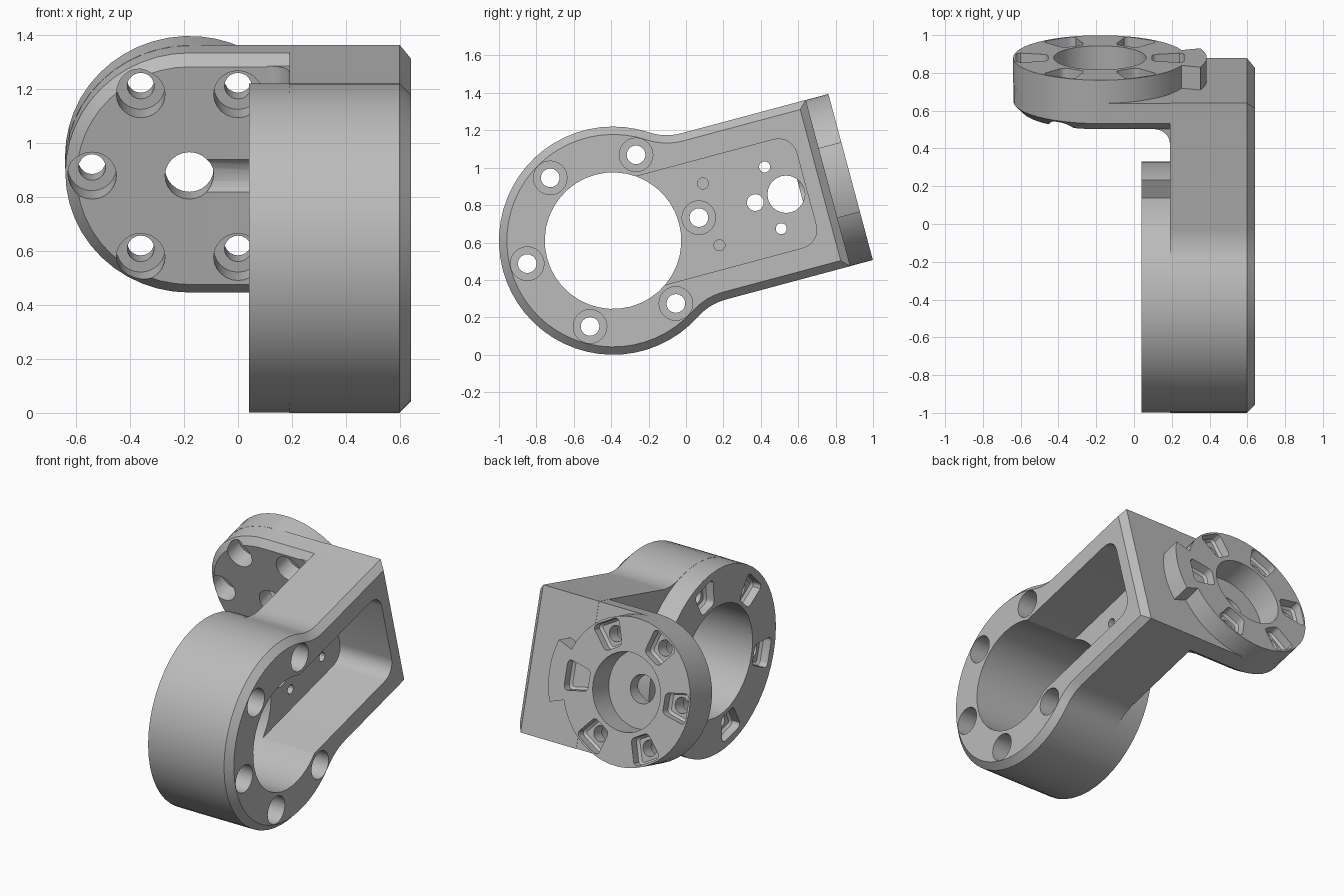
import bpy, bmesh
from math import sin, cos, pi, radians
from mathutils import Vector, Matrix

cube = bpy.data.objects.get("Cube")
if cube:
    bpy.data.objects.remove(cube, do_unlink=True)

grey = bpy.data.materials.new("light_grey_plastic")
grey.use_nodes = True
grey.diffuse_color = (0.5, 0.5, 0.5, 1)
grey.node_tree.nodes["Principled BSDF"].inputs["Base Color"].default_value = (0.5, 0.5, 0.5, 1)

# Key sizes: the bracket is built flat (x across, y along the arm), then tilted
RING_R, BORE_R, RING_BOLTS = 0.61, 0.365, 0.475
HUB_X, HUB_R, HUB_BOLTS = -0.18, 0.46, 0.36
HALF, END, FLANGE, HUB_FACE = 0.46, 1.19, 1.035, 1.315
WALL, SIDE, BACK, FLOOR = 0.19, 0.64, 0.04, 0.26


def arc(cx, cy, r, a0, a1, n=16):
    """Points on an arc, angles in degrees."""
    steps = [radians(a0 + (a1 - a0) * i / n) for i in range(n + 1)]
    return [(cx + r * cos(a), cy + r * sin(a)) for a in steps]


def circle(cx, cy, r, n=32):
    return arc(cx, cy, r, 0, 360, n)[:-1]


def inset(pts, d):
    """Shrink a counter-clockwise outline by d."""
    out = []
    for i, p in enumerate(pts):
        p, a, b = Vector(p), Vector(pts[i - 1]), Vector(pts[(i + 1) % len(pts)])
        e, f = (p - a).normalized(), (b - p).normalized()
        n, m = Vector((-e.y, e.x)), Vector((-f.y, f.x))
        out.append(tuple(p + (n + m) * (d / (1 + n.dot(m)))))
    return out


def prism(name, pts, axis, start, end, chamfer=0):
    """Extrude an outline along x or y; the end face may be chamfered."""
    loops = [(pts, start)]
    if chamfer:
        loops.append((pts, end - chamfer if end > start else end + chamfer))
        loops.append((inset(pts, chamfer), end))
    else:
        loops.append((pts, end))
    bm = bmesh.new()
    rings = []
    for outline, d in loops:
        rings.append([bm.verts.new((d, p, q) if axis == "x" else (p, d, q)) for p, q in outline])
    n = len(pts)
    for lo, hi in zip(rings, rings[1:]):
        for i in range(n):
            j = (i + 1) % n
            bm.faces.new((lo[i], lo[j], hi[j], hi[i]))
    bm.faces.new(rings[0])
    bm.faces.new(rings[-1])
    bmesh.ops.recalc_face_normals(bm, faces=bm.faces)
    mesh = bpy.data.meshes.new(name)
    bm.to_mesh(mesh)
    bm.free()
    mesh.materials.append(grey)
    ob = bpy.data.objects.new(name, mesh)
    bpy.context.collection.objects.link(ob)
    return ob


def combine(target, tool, operation):
    tool.hide_render = True
    mod = target.modifiers.new(operation, "BOOLEAN")
    mod.operation, mod.object, mod.solver = operation, tool, "EXACT"
    bpy.context.view_layer.objects.active = target
    bpy.ops.object.modifier_apply(modifier=mod.name)
    bpy.data.objects.remove(tool, do_unlink=True)


def add(*args):
    combine(bracket, prism("part", *args), "UNION")


def cut(*args):
    combine(bracket, prism("cutter", *args), "DIFFERENCE")


def tabbed_disc(cx, r, tab_r, half_angle):
    """Round outline with a wider locating tab on the +x (first axis) side."""
    return (arc(cx, 0, tab_r, -half_angle, half_angle, 8)
            + arc(cx, 0, r, half_angle, 360 - half_angle, 44))


def keystone(cx, radius, angle):
    """Rounded pocket, wider towards the rim, placed on a bolt circle."""
    r = 0.03
    pts = (arc(0.055, 0.065, r, 0, 80, 3) + arc(-0.055, 0.04, r, 100, 180, 3)
           + arc(-0.055, -0.04, r, 180, 260, 3) + arc(0.055, -0.065, r, 280, 360, 3))
    c, s = cos(angle), sin(angle)
    return [(cx + (radius + p) * c - q * s, (radius + p) * s + q * c) for p, q in pts]


# Arm body: ring outline blended into straight sides by concave fillets
fr = 0.3
fy = HALF + fr
fx = ((RING_R + fr) ** 2 - fy ** 2) ** 0.5
blend = math_angle = Vector((fx, fy)).angle(Vector((1, 0))) * 180 / pi
top = arc(fx, fy, fr, 270, 180 + blend, 6)
outline = ([(END, -HALF), (END, HALF)] + top
           + arc(0, 0, RING_R, blend, 360 - blend, 40)[1:-1]
           + [(p, -q) for p, q in reversed(top)])
bracket = prism("joint_bracket", outline, "x", WALL, SIDE, 0.042)

# Rear half of the ring, with its locating tab
add(tabbed_disc(0, RING_R - 0.001, 0.72, 15), "x", WALL + 0.02, BACK)

# Flange carrying the hub, chamfered on its inner face
flange = [(WALL + 0.1, -HALF + 0.001), (WALL + 0.1, HALF - 0.001)] + arc(HUB_X, 0, HALF - 0.001, 90, 270, 24)
add(flange, "y", END - 0.002, FLANGE, 0.042)

# Fillet in the corner between arm wall and flange
fil = 0.08
corner = [(WALL + 0.02, FLANGE + 0.02), (WALL - fil, FLANGE + 0.02)] + arc(WALL - fil, FLANGE - fil, fil, 90, 0, 8) + [(WALL + 0.02, FLANGE - fil)]
fillet = prism("part", corner, "x", -HALF + 0.04, HALF - 0.04)
fillet.data.transform(Matrix(((0, 1, 0, 0), (0, 0, 1, 0), (1, 0, 0, 0), (0, 0, 0, 1))))
combine(bracket, fillet, "UNION")

# Hub disc with its locating tab
add(tabbed_disc(HUB_X, HUB_R, 0.565, 20), "y", END - 0.01, HUB_FACE)

# Ring bore and open arm pocket
cut(circle(0, 0, BORE_R, 40), "x", -0.1, 0.8)
pocket = [(0, -0.3)] + arc(0.97, -0.2, 0.1, -90, 0, 6) + arc(0.97, 0.2, 0.1, 0, 90, 6) + [(0, 0.3)]
cut(pocket, "x", 0.8, FLOOR)

# Hub recess, centre hole and cable passage
cut(circle(HUB_X, 0, 0.245, 40), "y", 1.4, 1.14)
cut(circle(HUB_X, 0, 0.09, 24), "y", 1.4, 0.9)
cut(circle(0.958, 0, 0.1, 24), "x", HUB_X, 0.4)

# Bolt holes, counterbores and keystone pockets on both bolt circles
for k in range(6):
    a = k * pi / 3
    p, q = RING_BOLTS * cos(a), RING_BOLTS * sin(a)
    cut(keystone(0, RING_BOLTS, a), "x", BACK - 0.02, BACK + 0.07, 0.015)
    cut(circle(p, q, 0.09, 24), "x", 0.8, 0.2)
    cut(circle(p, q, 0.05, 20), "x", 0.3, 0)
    p, q = HUB_X + HUB_BOLTS * cos(a), HUB_BOLTS * sin(a)
    cut(keystone(HUB_X, HUB_BOLTS, a), "y", HUB_FACE + 0.02, HUB_FACE - 0.07, 0.015)
    if k:
        cut(circle(p, q, 0.09, 24), "y", 0.9, 1.155)
        cut(circle(p, q, 0.05, 20), "y", 1.1, 1.4)

# Small screw holes in the arm floor
cut(circle(0.787, 0, 0.045, 16), "x", 0.3, 0.1)
for side in (-1, 1):
    cut(circle(0.885, 0.171 * side, 0.03, 12), "x", 0.3, 0.1)
    cut(circle(0.543, 0.171 * side, 0.03, 12), "x", 0.3, 0.12)

# Tilt the bracket, then shade it
bracket.data.transform(Matrix.Translation((0, -0.39, 0.61)) @ Matrix.Rotation(radians(15), 4, "X"))
bpy.ops.object.select_all(action="DESELECT")
bracket.select_set(True)
bpy.context.view_layer.objects.active = bracket
bpy.ops.object.shade_smooth_by_angle(angle=radians(30))
